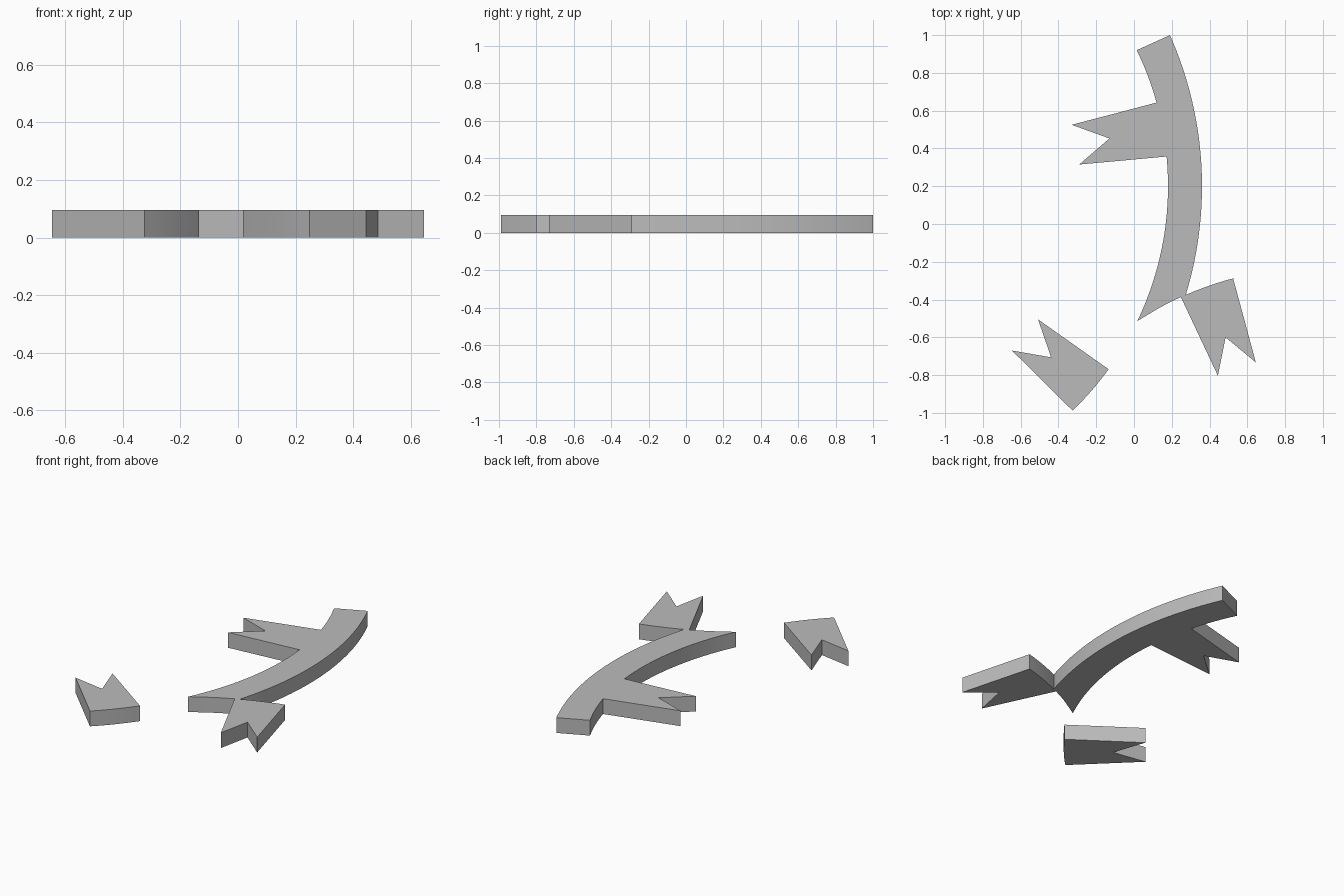
import bpy, bmesh, math
from mathutils import Vector

cube = bpy.data.objects.get("Cube")
if cube:
    bpy.data.objects.remove(cube)

HEIGHT = 0.095
OUTER = ((-1.61, 0.2), 1.97)    # outer edge of the curved band
INNER = ((-1.47, 0.2), 1.65)    # inner edge of the curved band
CROSS = ((0.97, -1.97), 1.74)   # sweep that cuts the lower end

grey = bpy.data.materials.new("grey")
grey.use_nodes = True
colour = (0.5, 0.5, 0.5, 1)
grey.diffuse_color = colour
grey.node_tree.nodes["Principled BSDF"].inputs["Base Color"].default_value = colour


def arc(circle, start, end, steps):
    """Points on a circle between the directions of two given points."""
    (cx, cy), radius = circle
    a, b = (math.atan2(p[1] - cy, p[0] - cx) for p in (start, end))
    angles = [a + (b - a) * i / steps for i in range(steps + 1)]
    return [(cx + radius * math.cos(t), cy + radius * math.sin(t)) for t in angles]


def plate(name, outline):
    """Extrude a flat outline to the common thickness."""
    bm = bmesh.new()
    base = bm.faces.new([bm.verts.new((x, y, 0)) for x, y in outline])
    top = bmesh.ops.extrude_face_region(bm, geom=[base], use_keep_orig=True)["geom"]
    bmesh.ops.translate(bm, vec=Vector((0, 0, HEIGHT)),
                        verts=[v for v in top if isinstance(v, bmesh.types.BMVert)])
    bmesh.ops.recalc_face_normals(bm, faces=bm.faces)
    mesh = bpy.data.meshes.new(name)
    bm.to_mesh(mesh)
    bm.free()
    mesh.materials.append(grey)
    obj = bpy.data.objects.new(name, mesh)
    bpy.context.collection.objects.link(obj)
    bpy.ops.object.select_all(action="DESELECT")
    obj.select_set(True)
    bpy.context.view_layer.objects.active = obj
    bpy.ops.object.shade_smooth_by_angle(angle=math.radians(25))


# Curved band with a notched tail on its inner side and another at its lower end
left_tail = [(-0.33, 0.525), (-0.13, 0.453), (-0.29, 0.315)]
lower_tail = [(0.645, -0.733), (0.485, -0.6), (0.444, -0.803)]
plate("curved_band",
      arc(INNER, (0.02, 0.923), (0.12, 0.643), 8)
      + left_tail
      + arc(INNER, (0.17, 0.357), (0.02, -0.515), 20)
      + arc(CROSS, (0.13, -0.445), (0.249, -0.389), 4)
      + lower_tail[::-1]
      + arc(CROSS, (0.525, -0.288), (0.273, -0.378), 6)
      + arc(OUTER, (0.276, -0.37), (0.19, 1.0), 32))

# Separate notched tail, its end following the band's inner sweep
plate("loose_tail",
      [(-0.508, -0.505), (-0.439, -0.706), (-0.646, -0.67)]
      + arc(INNER, (-0.318, -0.995), (-0.133, -0.77), 8))
